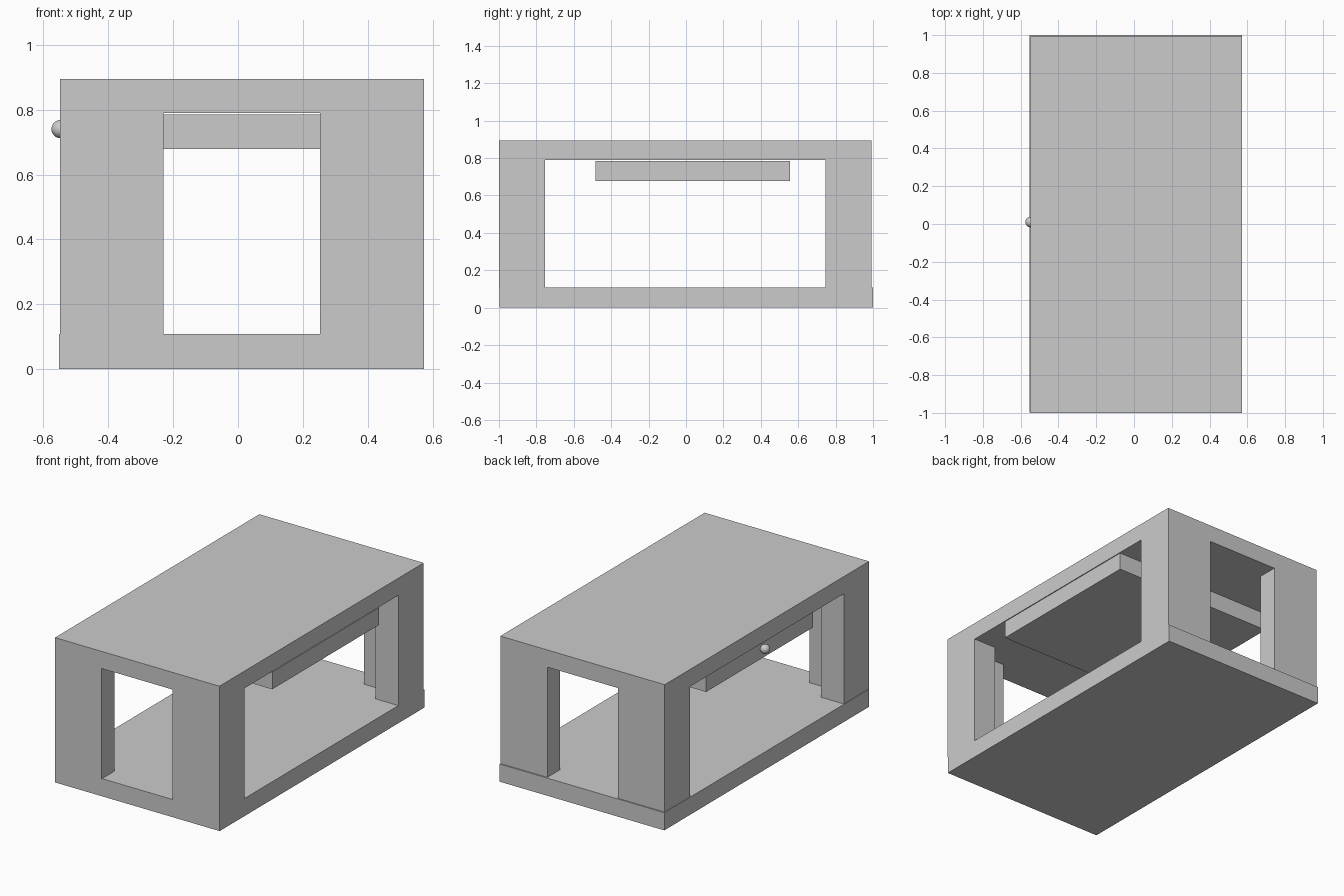
import bpy, bmesh

if "Cube" in bpy.data.objects:
    bpy.data.objects.remove(bpy.data.objects["Cube"])


def prism(name, outline, z0, z1):
    """Extrude a plan outline (counter-clockwise x, y points) from z0 to z1."""
    bm = bmesh.new()
    face = bm.faces.new([bm.verts.new((x, y, z0)) for x, y in outline])
    ext = bmesh.ops.extrude_face_region(bm, geom=[face])
    for v in ext["geom"]:
        if isinstance(v, bmesh.types.BMVert):
            v.co.z = z1
    # keep the bottom cap so the prism is a closed solid
    if len(bm.faces) < len(outline) + 2:
        bm.faces.new([v for v in bm.verts if v.co.z == min(w.co.z for w in bm.verts)])
    bmesh.ops.recalc_face_normals(bm, faces=bm.faces)
    mesh = bpy.data.meshes.new(name)
    bm.to_mesh(mesh)
    bm.free()
    obj = bpy.data.objects.new(name, mesh)
    bpy.context.collection.objects.link(obj)
    return obj


def rect(x0, x1, y0, y1):
    return [(x0, y0), (x1, y0), (x1, y1), (x0, y1)]


# Base slab, very slightly proud of the frame
prism("base_slab", rect(-0.552, 0.573, -0.997, 1.0), 0, 0.109)

# Upper frame: tabletop and four L-shaped corner legs in one piece
frame = prism("table_frame", rect(-0.549, 0.573, -1.0, 0.992), 0.108, 0.895)

# Cutter plan: inner room with an opening through each of the four walls
left, right, front, back = -0.395, 0.418, -0.875, 0.867   # inner wall faces
ox0, ox1, oy0, oy1 = -0.23, 0.252, -0.754, 0.745          # opening edges
far = 1.3
plan = [
    (ox0, front), (ox0, -far), (ox1, -far), (ox1, front), (right, front),
    (right, oy0), (far, oy0), (far, oy1), (right, oy1), (right, back),
    (ox1, back), (ox1, far), (ox0, far), (ox0, back), (left, back),
    (left, oy1), (-far, oy1), (-far, oy0), (left, oy0), (left, front),
]
cutter = prism("opening_cutter", plan, -0.2, 0.789)
cutter.hide_render = True

cut = frame.modifiers.new("openings", "BOOLEAN")
cut.operation = "DIFFERENCE"
cut.solver = "EXACT"
cut.object = cutter
bpy.context.view_layer.objects.active = frame
bpy.ops.object.modifier_apply(modifier=cut.name)
bpy.data.objects.remove(cutter)

# Drawer hanging just under the top
prism("drawer", rect(-0.527, 0.572, -0.483, 0.557), 0.678, 0.785)

# Round drawer knob on the left side
bpy.ops.mesh.primitive_uv_sphere_add(segments=32, ring_count=16, radius=0.028,
                                     location=(-0.547, 0.01, 0.74))
knob = bpy.context.object
knob.name = "drawer_knob"
bpy.ops.object.shade_smooth()
